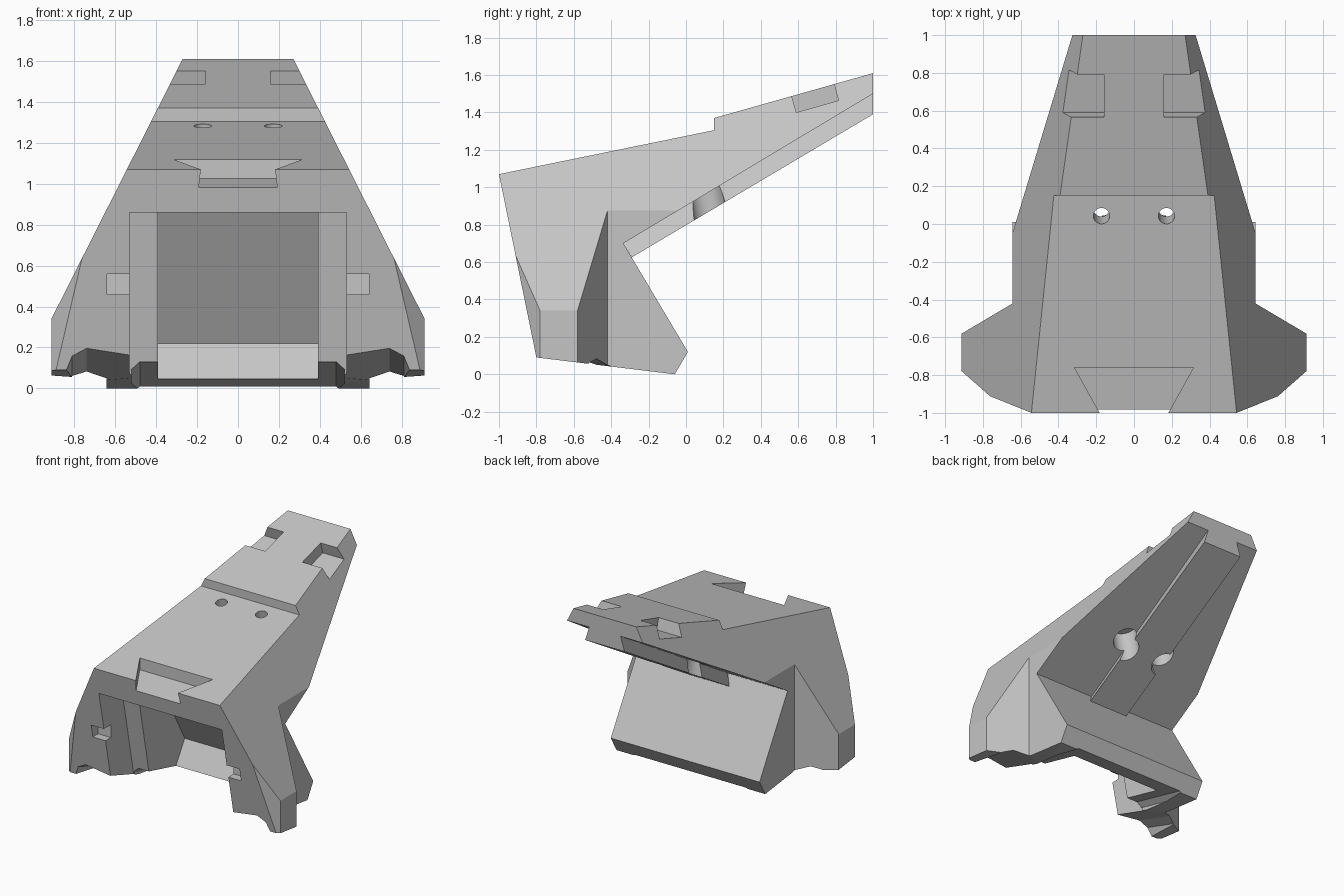
import bpy, bmesh, math
from mathutils import Matrix, Vector

cube = bpy.data.objects.get("Cube")
if cube:
    bpy.data.objects.remove(cube, do_unlink=True)

grey = bpy.data.materials.new("plain_grey")
grey.use_nodes = True
GREY = (0.56, 0.56, 0.56, 1)
grey.diffuse_color = GREY
grey.node_tree.nodes["Principled BSDF"].inputs["Base Color"].default_value = GREY


def to_object(name, bm):
    bmesh.ops.recalc_face_normals(bm, faces=bm.faces[:])
    mesh = bpy.data.meshes.new(name)
    bm.to_mesh(mesh)
    bm.free()
    mesh.materials.append(grey)
    obj = bpy.data.objects.new(name, mesh)
    bpy.context.scene.collection.objects.link(obj)
    return obj


def prism(name, axis, outline, low, high, shear=0):
    """Extrude a 2D outline along an axis; shear raises z with y."""
    place = {"x": lambda a, b, d: (d, a, b),
             "y": lambda a, b, d: (a, d, b),
             "z": lambda a, b, d: (a, b, d)}[axis]
    bm = bmesh.new()
    ends = [[bm.verts.new(place(a, b, d)) for a, b in outline] for d in (low, high)]
    for ring in ends:
        bm.faces.new(ring)
    n = len(outline)
    for i in range(n):
        j = (i + 1) % n
        bm.faces.new((ends[0][i], ends[0][j], ends[1][j], ends[1][i]))
    for v in bm.verts:
        v.co.z += shear * v.co.y
    return to_object(name, bm)


def mirrored(half):
    """Close a half outline by reflecting it in x."""
    return half + [(-a, b) for a, b in reversed(half)]


def box(name, centre, size, tilt=0):
    bm = bmesh.new()
    matrix = (Matrix.Translation(centre) @ Matrix.Rotation(tilt, 4, "X")
              @ Matrix.Diagonal((*size, 1)))
    bmesh.ops.create_cube(bm, size=1, matrix=matrix)
    return to_object(name, bm)


def cylinder(name, centre, radius, length, tilt):
    bm = bmesh.new()
    matrix = Matrix.Translation(centre) @ Matrix.Rotation(tilt, 4, "X")
    bmesh.ops.create_cone(bm, cap_ends=True, segments=32, radius1=radius,
                          radius2=radius, depth=length, matrix=matrix)
    return to_object(name, bm)


def combine(target, tool, operation="DIFFERENCE"):
    """Apply a boolean and discard the tool."""
    tool.hide_render = True
    mod = target.modifiers.new("cut", "BOOLEAN")
    mod.operation, mod.solver, mod.object = operation, "EXACT", tool
    bpy.context.view_layer.update()
    graph = bpy.context.evaluated_depsgraph_get()
    mesh = bpy.data.meshes.new_from_object(target.evaluated_get(graph))
    target.modifiers.clear()
    target.data = mesh
    bpy.data.objects.remove(tool, do_unlink=True)


# Main shell: side profile trimmed by the front and plan outlines
shell = prism("shell", "x", [(-1, 1.07), (.15, 1.305), (.15, 1.37), (1, 1.61),
                             (1, 1.5), (-.335, .7), (.01, .12), (-.06, 0),
                             (-.8, .09)], -1.2, 1.2)
front = [(.22, 1.71), (.912, .34), (.912, -.2)]
combine(shell, prism("front_trim", "y", mirrored(front), -1.5, 1.5), "INTERSECT")
plan = [(.5, -1.142), (.912, -.78), (.912, -.58), (.642, -.42), (.642, 1.3)]
combine(shell, prism("plan_trim", "z", mirrored(plan), -.5, 2), "INTERSECT")

# Rail under the rear arm, narrower where it meets the arm
rail = prism("rail", "x", [(1, 1.39), (-.29, .625), (-.335, .7), (-.33, .76),
                           (1, 1.54)], -.17, .17)
for v in rail.data.vertices:
    if v.co.z - .6 * v.co.y > .85:
        v.co.x *= .72
combine(shell, rail, "UNION")

# Cavity, open at the front and the bottom, stepped out at the mouth
combine(shell, prism("deep_cavity", "x", [(-1.3, .86), (-.46, .86), (-.1, .22),
                                          (-.2, .06), (-.36, -.2), (-1.3, -.2)],
                     -.39, .39))
combine(shell, prism("mouth_cavity", "x", [(-1.3, .86), (-.69, .86), (-.474, -.2),
                                           (-1.3, -.2)], -.53, .53))

# Sloping hollows under the legs and under the rear wall
leg_arch = [(.85, -1), (.85, -.2), (.81, -.11), (.74, -.075), (.5, -.11)]
combine(shell, prism("leg_hollow", "y", mirrored(leg_arch), -1.3, 0, -.33))
rear_arch = [(.52, -1), (.52, -.04), (.48, -.005)]
combine(shell, prism("rear_hollow", "y", mirrored(rear_arch), -.75, 0, -.25))

# Dovetail notch in the front of the top face
dovetail = [(.126, -1.1), (.315, -.76)]
combine(shell, prism("dovetail", "z", mirrored(dovetail), 1.182, 1.6, .204))

SLOPE = math.atan2(.24, .85)
for side in (-1, 1):
    # Notches near the arm tip
    centre = Vector((.41 * side, .703, 1.432)) + Vector((0, -math.sin(SLOPE), math.cos(SLOPE))) * .1
    combine(shell, box("tip_notch", centre, (.5, .235, .2), SLOPE))
    # Slots beside the cavity mouth
    combine(shell, box("mouth_slot", (.57 * side, -.91, .51), (.14, .2, .1)))
    # Bolt holes, wider from below
    axis = Vector((0, .2, -.98))
    top = Vector((.172 * side, .042, 1.285))
    combine(shell, cylinder("bolt_hole", top + axis * .15, .043, .6, .2))
    combine(shell, cylinder("bolt_bore", top + axis * .45, .09, .5, .2))

bpy.context.view_layer.objects.active = shell
shell.select_set(True)
bpy.ops.object.shade_smooth_by_angle(angle=math.radians(25))
